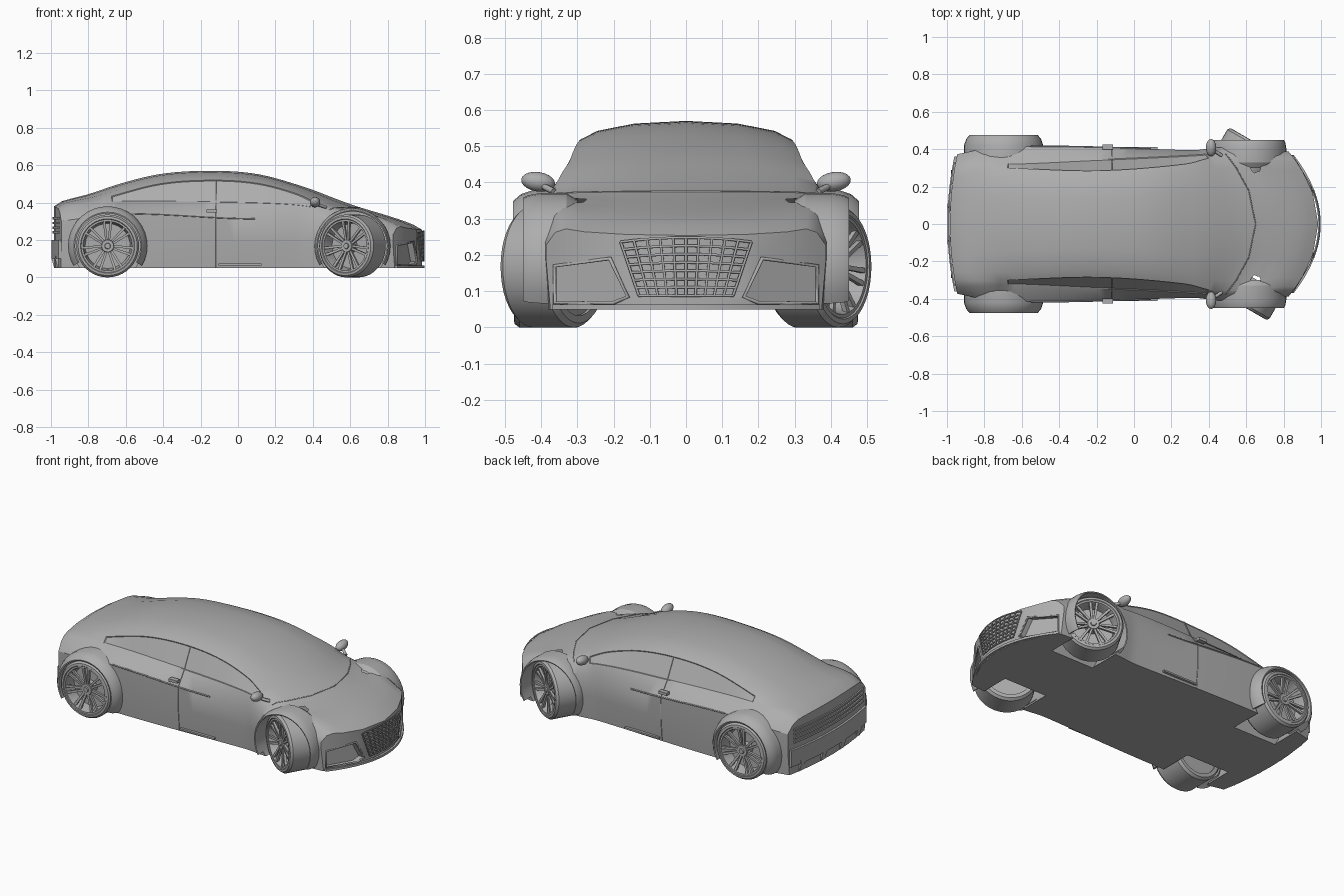
import bpy, bmesh
from math import sin, cos, pi, radians
from mathutils import Matrix, Vector

if "Cube" in bpy.data.objects:
    bpy.data.objects.remove(bpy.data.objects["Cube"])

grey = bpy.data.materials.new("plain_grey")
grey.use_nodes = True
grey.diffuse_color = (0.42, 0.42, 0.42, 1)
grey.node_tree.nodes["Principled BSDF"].inputs["Base Color"].default_value = grey.diffuse_color


def make(name, bm, matrix=None, smooth=True):
    bmesh.ops.recalc_face_normals(bm, faces=bm.faces)
    mesh = bpy.data.meshes.new(name)
    bm.to_mesh(mesh)
    bm.free()
    mesh.materials.append(grey)
    obj = bpy.data.objects.new(name, mesh)
    bpy.context.collection.objects.link(obj)
    if matrix:
        mesh.transform(matrix)
    if smooth:
        shade(obj)
    return obj


def activate(obj):
    bpy.ops.object.select_all(action='DESELECT')
    obj.select_set(True)
    bpy.context.view_layer.objects.active = obj


def shade(obj):
    activate(obj)
    bpy.ops.object.shade_smooth_by_angle(angle=radians(32))


def curve(*p):
    """Smooth function through the given (x, value) points."""
    def slope(i):
        a, b = p[max(i - 1, 0)], p[min(i + 1, len(p) - 1)]
        return (b[1] - a[1]) / (b[0] - a[0])

    def f(x):
        i = max([j for j in range(len(p) - 1) if p[j][0] <= x] or [0])
        h = p[i + 1][0] - p[i][0]
        t = (x - p[i][0]) / h
        a, b = p[i][1], p[i + 1][1]
        return (a * (1 + 2 * t) * (1 - t) ** 2 + b * t * t * (3 - 2 * t)
                + h * slope(i) * t * (1 - t) ** 2 + h * slope(i + 1) * t * t * (t - 1))
    return f


def loft(bm, rings, closed=False):
    """Quad strips between rings of points."""
    rows = [[bm.verts.new(c) for c in r] for r in rings]
    n = len(rows[0])
    for a, b in zip(rows, rows[1:]):
        for j in range(n if closed else n - 1):
            k = (j + 1) % n
            bm.faces.new((a[j], a[k], b[k], b[j]))
    return rows


def tube(name, paths, radius, cyclic=False):
    data = bpy.data.curves.new(name, 'CURVE')
    data.dimensions = '3D'
    data.bevel_depth = radius
    data.bevel_resolution = 1
    data.use_fill_caps = True
    for path in paths:
        s = data.splines.new('POLY')
        s.points.add(len(path) - 1)
        for q, c in zip(s.points, path):
            q.co = (*c, 1)
        s.use_cyclic_u = cyclic
    data.materials.append(grey)
    obj = bpy.data.objects.new(name, data)
    bpy.context.collection.objects.link(obj)
    activate(obj)
    bpy.ops.object.convert(target='MESH')


def both(path):
    return [[(x, s * y, z) for x, y, z in path] for s in (1, -1)]


# Body lines along the length: heights and half widths
top_z = curve((-1, .365), (-.96, .40), (-.8, .445), (-.6, .51), (-.4, .555), (-.15, .57), (.1, .553),
              (.35, .485), (.55, .41), (.65, .375), (.8, .33), (.93, .285), (1, .245))
edge_z = curve((-1, .35), (-.96, .385), (-.74, .42), (-.42, .5), (-.15, .52), (.1, .505),
               (.35, .45), (.55, .395), (.65, .37), (.85, .335), (1, .265))
belt_z = curve((-1, .335), (-.9, .385), (-.7, .405), (0, .40), (.4, .385), (.65, .36), (.85, .33), (1, .255))
side_z = curve((-1, .3), (-.6, .34), (0, .315), (.5, .31), (.8, .3), (1, .22))
edge_y = curve((-1, .3), (-.7, .3), (-.2, .285), (.3, .32), (.55, .355), (1, .33))
belt_y = curve((-1, .34), (-.7, .325), (-.2, .345), (.4, .37), (.6, .375), (1, .36))
side_y = curve((-1, .37), (-.8, .405), (-.4, .415), (.4, .395), (.7, .41), (1, .385))
sweep = curve((-1, .3), (-.6, 0), (0, 0), (.3, -.3), (.65, -1.15), (1, -1.05))
END, FLOOR = .985, .05


def section(x):
    ye, te, ze = edge_y(x), top_z(x), edge_z(x)
    ys = side_y(x)
    pts = [(0, te), (ye * .5, te + (ze - te) * .15), (ye * .85, te + (ze - te) * .55), (ye, ze),
           (belt_y(x), belt_z(x)), (ys, side_z(x)), (ys, .19), (ys - .012, FLOOR)]
    pts += [(y, FLOOR) for y, z in reversed(pts[:5])]
    return [(x + sweep(x) * y * y, y, z) for y, z in pts]


def nose_x(y):
    return END + sweep(END) * y * y


def tail_x(y):
    return -END + sweep(-END) * y * y


# Body half, with recessed side windows
STATIONS = 46
xs = [-END + 2 * END * i / (STATIONS - 1) for i in range(STATIONS)]
bm = bmesh.new()
rows = loft(bm, [section(x) for x in xs])
for r in (rows[0], rows[-1]):
    for i in range(4):
        bm.faces.new((r[i], r[i + 1], r[11 - i], r[12 - i]))
    bm.faces.new(r[4:9])
bmesh.ops.recalc_face_normals(bm, faces=bm.faces)
panes = [f for a, b, x in zip(rows, rows[1:], xs) if -.72 < x < .48
         for f in a[3].link_faces if all(v in f.verts for v in (a[4], b[3], b[4]))]
bmesh.ops.inset_region(bm, faces=panes, thickness=.004, depth=-.004, use_even_offset=True)
body = make("body", bm, smooth=False)
body.modifiers.new("mirror", 'MIRROR').use_axis = (False, True, False)

# Cutter for wheel wells and front intakes
REAR, FRONT, RADIUS = -.697, .612, .168
INTAKE = [(.362, .17), (.21, .19), (.16, .085), (.2, .068), (.362, .068)]
bm = bmesh.new()
for x in (REAR, FRONT):
    for s in (1, -1):
        bmesh.ops.create_cone(bm, cap_ends=True, segments=40, radius1=.188, radius2=.188, depth=.4,
                              matrix=Matrix.Translation((x, s * .4, RADIUS)) @ Matrix.Rotation(pi / 2, 4, 'X'))
for s in (1, -1):
    a, b = loft(bm, [[(1.05, s * y, z) for y, z in INTAKE],
                     [(nose_x(y) - .035, s * y, z) for y, z in INTAKE]], True)
    bm.faces.new(a)
    bm.faces.new(b)
cutter = make("cutter", bm)
cutter.hide_render = True
cut = body.modifiers.new("cut", 'BOOLEAN')
cut.object, cut.operation, cut.solver = cutter, 'DIFFERENCE', 'EXACT'
activate(body)
for m in ("mirror", "cut"):
    bpy.ops.object.modifier_apply(modifier=m)
bpy.data.objects.remove(cutter)
shade(body)


# Wheel arch flares
def flare(name, x, profile):
    for s, side in ((1, "left"), (-1, "right")):
        bm = bmesh.new()
        angles = [radians(-30 + 10 * i) for i in range(25)]
        rings = loft(bm, [[(x + r * cos(a), s * y, RADIUS + r * sin(a)) for r, y in profile] for a in angles], True)
        bm.faces.new(rings[0])
        bm.faces.new(rings[-1])
        make(f"{side}_{name}_flare", bm)


flare("rear", REAR, [(.178, .3), (.212, .33), (.212, .42), (.2, .455), (.181, .477), (.174, .475)])
flare("front", FRONT, [(.184, .3), (.203, .33), (.203, .40), (.197, .435), (.19, .45), (.184, .448)])


# Wheels: lathed tyre and rim, forked spokes, hub
def lathe(name, profile, matrix, n=40):
    bm = bmesh.new()
    loft(bm, [[(r * cos(2 * pi * i / n), y, r * sin(2 * pi * i / n)) for i in range(n)]
              for r, y in profile], True)
    bmesh.ops.remove_doubles(bm, verts=bm.verts, dist=1e-5)
    make(name, bm, matrix)


def wheel(name, x, y, half, steer, s):
    m = Matrix.Translation((x, s * y, RADIUS)) @ Matrix.Rotation(steer + (pi if s < 0 else 0), 4, 'Z')
    R, w = RADIUS, half
    lathe(name + "_tyre", [(.135, -w), (R - .012, -w), (R, -w + .015), (R, w - .015), (R - .01, w - .002),
                           (.145, w), (.14, w - .006), (.135, w - .02), (.135, -w)], m)
    lathe(name + "_rim", [(0, w - .07), (.06, w - .07), (.12, w - .07), (.127, w - .02), (.132, w - .004),
                          (.142, w - .004), (.142, -w + .01), (0, -w + .01)], m)
    lathe(name + "_hub", [(0, w - .008), (.014, w - .008), (.016, w - .015), (.032, w - .015),
                          (.036, w - .022), (.036, w - .07)], m, 20)
    bm = bmesh.new()
    for i in range(7):
        for fork in (-1, 1):
            turn = Matrix.Rotation(2 * pi * i / 7, 4, 'Y')
            ring = lambda r, c, h, d: [turn @ Vector((c + dx, w - d - dy, r)) for dx, dy in
                                       ((-h, 0), (h, 0), (h, .014), (-h, .014))]
            a, b = loft(bm, [ring(.025, fork * .006, .006, .02), ring(.134, fork * .019, .007, .006)], True)
            bm.faces.new(a)
            bm.faces.new(b)
    make(name + "_spokes", bm, m)


for s, side in ((1, "left"), (-1, "right")):
    wheel(f"{side}_rear_wheel", REAR, .38, .095, 0, s)
    wheel(f"{side}_front_wheel", FRONT, .365, .08, radians(-30), s)


# Curved strips wrapped round the nose and tail
def band(name, end, out, half, z0, z1):
    bm = bmesh.new()
    ys = [half * (i / 8 - 1) for i in range(17)]
    rings = loft(bm, [[(end(y) + d, y, z) for d, z in ((0, z0), (out, z0), (out, z1), (0, z1))] for y in ys], True)
    bm.faces.new(rings[0])
    bm.faces.new(rings[-1])
    make(name, bm)


band("front_lip", nose_x, .013, .37, FLOOR, .064)
band("rear_bumper", tail_x, -.013, .36, .1, .2)
for i in range(4):
    z = .235 + .025 * i
    band(f"rear_slat_{i + 1}", tail_x, -.008, .33, z, z + .012)

# Diffuser fins under the tail
for i in range(4):
    y = -.27 + .18 * i
    bm = bmesh.new()
    a, b = loft(bm, [[(tail_x(y) + dx, y + d, z) for dx, z in ((0, FLOOR), (-.014, .1), (0, .16), (.05, FLOOR))]
                     for d in (-.02, .02)], True)
    bm.faces.new(a)
    bm.faces.new(b)
    make(f"diffuser_fin_{i + 1}", bm)


# Grille bars and intake frames
def grille_point(u, v):
    z = .088 + .16 * v
    y = u * (.13 + .05 * v)
    return nose_x(y) + .009, y, z - .012 * v * u * u


steps = [i / 5 - 1 for i in range(11)]
tube("grille_bars", [[grille_point(u, r / 7) for u in steps] for r in range(8)]
     + [[grille_point(u, r / 7) for r in range(8)] for u in steps], .004)
tube("intake_frames", both([(nose_x(y), y, z) for y, z in INTAKE]), .006, True)

# Body seams
tube("door_seams", both(section(-.12)[3:8]), .003)
tube("crease_lines", both([section(-.55 + .05 * i)[5] for i in range(14)]), .004)
hood = section(.65)[:5]
tube("windscreen_seam", [[(x, -y, z) for x, y, z in reversed(hood[1:])] + hood], .003)

# Mirrors, handles and sill strips
for s, side in ((1, "left"), (-1, "right")):
    bm = bmesh.new()
    bmesh.ops.create_uvsphere(bm, u_segments=16, v_segments=10, radius=1)
    make(f"{side}_mirror", bm, Matrix.Translation((.412, s * .408, .402))
         @ Matrix.Rotation(s * .15, 4, 'X') @ Matrix.Diagonal((.028, .047, .027, 1)))
    for name, at, size in (("handle", (-.14, .412, .355), (.055, .028, .016)),
                           ("sill_strip", (.01, .403, .068), (.23, .016, .01))):
        bm = bmesh.new()
        bmesh.ops.create_cube(bm, size=1)
        make(f"{side}_{name}", bm, Matrix.Translation((at[0], s * at[1], at[2])) @ Matrix.Diagonal((*size, 1)))
tube("mirror_stems", both([(.47, .365, .375), (.44, .385, .385), (.415, .4, .395)]), .009)
